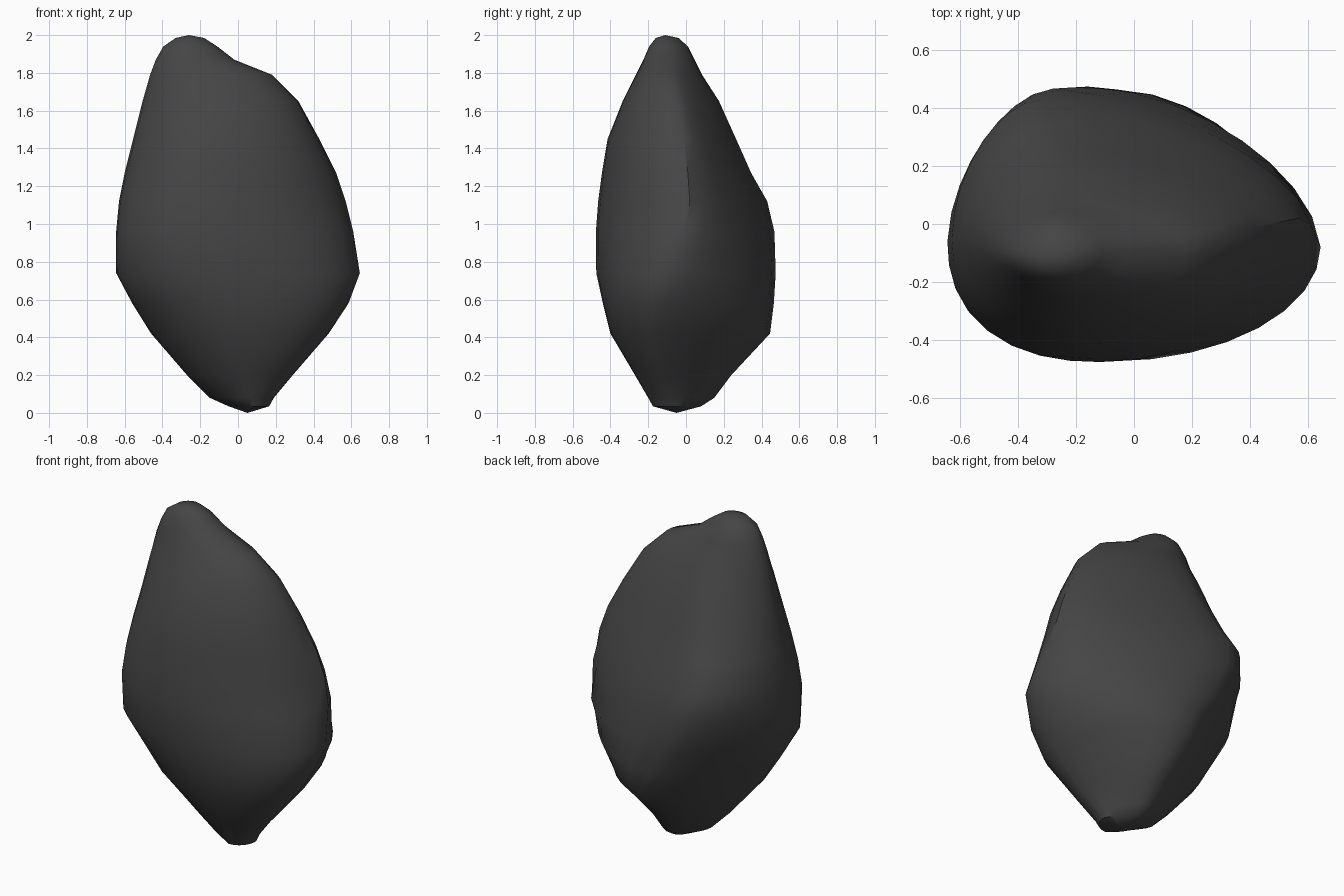
import bpy, bmesh, math

# Horizontal slices of the boulder:
# z, xmin, xmax, ymin, ymax, x of front point, x of back point, y of left point, y of right point
SLICES = [
    (0.035, -0.05, 0.165, -0.175, 0.08, 0.06, 0.03, -0.03, -0.06),
    (0.08, -0.15, 0.19, -0.20, 0.15, 0.04, 0.03, -0.03, -0.08),
    (0.20, -0.27, 0.29, -0.27, 0.24, 0.02, 0.02, -0.04, -0.12),
    (0.42, -0.46, 0.48, -0.40, 0.445, 0.00, 0.00, -0.05, -0.14),
    (0.58, -0.56, 0.585, -0.44, 0.465, -0.03, -0.06, -0.05, -0.12),
    (0.74, -0.645, 0.645, -0.475, 0.475, -0.08, -0.16, -0.06, -0.08),
    (0.96, -0.645, 0.61, -0.477, 0.468, -0.12, -0.28, -0.06, 0.00),
    (1.12, -0.63, 0.57, -0.465, 0.43, -0.15, -0.32, -0.05, 0.02),
    (1.27, -0.60, 0.52, -0.445, 0.345, -0.17, -0.27, -0.05, 0.01),
    (1.45, -0.555, 0.43, -0.415, 0.265, -0.17, -0.22, -0.06, -0.01),
    (1.65, -0.505, 0.32, -0.335, 0.175, -0.17, -0.20, -0.08, -0.05),
    (1.79, -0.465, 0.18, -0.265, 0.085, -0.18, -0.22, -0.10, -0.08),
    (1.87, -0.435, -0.02, -0.225, 0.045, -0.24, -0.25, -0.10, -0.08),
    (1.94, -0.395, -0.11, -0.195, 0.01, -0.26, -0.26, -0.11, -0.09),
    (1.985, -0.33, -0.18, -0.16, -0.04, -0.26, -0.26, -0.11, -0.10),
]
# Fullness of each quarter by height: z, back right, back left, front left, front right
FULL = [
    (0.0, 1.25, 1.8, 1.3, 2.1),
    (0.35, 1.6, 1.45, 1.7, 2.2),
    (0.60, 1.8, 1.35, 2.0, 2.1),
    (0.85, 1.6, 1.6, 2.4, 1.9),
    (1.15, 1.45, 1.8, 2.1, 1.9),
    (1.45, 1.45, 1.7, 1.8, 2.1),
    (1.75, 1.5, 1.7, 1.8, 2.3),
    (2.0, 1.9, 1.9, 2.0, 2.0),
]
SEG = 32


def fullness(z):
    for a, b in zip(FULL, FULL[1:]):
        if z <= b[0]:
            t = (z - a[0]) / (b[0] - a[0])
            return [p + (q - p) * t for p, q in zip(a[1:], b[1:])]


def ring(bm, s):
    z, x0, x1, y0, y1, xf, xb, yl, yr = s
    full = fullness(z)
    verts = []
    for i in range(SEG):
        a = 2 * math.pi * i / SEG
        q = i * 4 // SEG
        c, n = abs(math.cos(a)), abs(math.sin(a))
        r = (c ** full[q] + n ** full[q]) ** (-1 / full[q])
        # skewed quarter arc between a side point and a front or back point
        px, oy = (x1, yr) if q in (0, 3) else (x0, yl)
        ox, qy = (xb, y1) if q < 2 else (xf, y0)
        verts.append(bm.verts.new((ox + (px - ox) * r * c, oy + (qy - oy) * r * n, z)))
    return verts


bm = bmesh.new()
rings = [ring(bm, s) for s in SLICES]
for a, b in zip(rings, rings[1:]):
    for i in range(SEG):
        j = (i + 1) % SEG
        bm.faces.new((a[i], a[j], b[j], b[i]))
# Closing tips
bottom = bm.verts.new((0.05, -0.05, 0.0))
top = bm.verts.new((-0.26, -0.11, 2.0))
for i in range(SEG):
    j = (i + 1) % SEG
    bm.faces.new((bottom, rings[0][j], rings[0][i]))
    bm.faces.new((top, rings[-1][i], rings[-1][j]))
bmesh.ops.recalc_face_normals(bm, faces=bm.faces[:])

mesh = bpy.data.meshes.new("boulder")
bm.to_mesh(mesh)
bm.free()
rock = bpy.data.objects.new("boulder", mesh)
bpy.context.collection.objects.link(rock)

# Dark stone colour
stone = bpy.data.materials.new("dark grey stone")
stone.diffuse_color = (0.06, 0.06, 0.06, 1)
mesh.materials.append(stone)

bpy.context.view_layer.objects.active = rock
rock.select_set(True)
bpy.ops.object.shade_smooth_by_angle(angle=math.radians(40))
